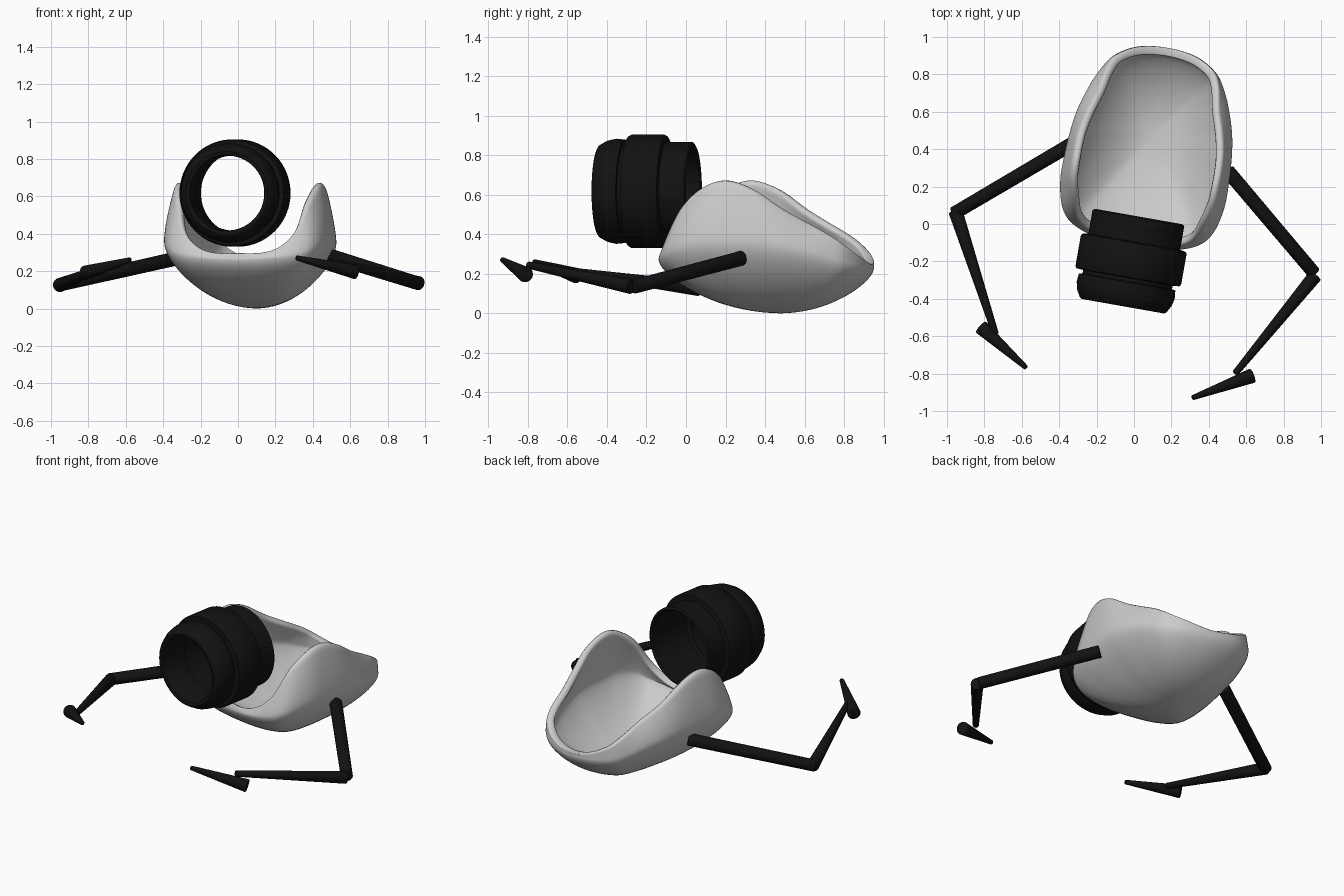
import bpy, bmesh, math
from mathutils import Vector, Matrix

if "Cube" in bpy.data.objects:
    bpy.data.objects.remove(bpy.data.objects["Cube"])

TURN = math.radians(-10)
black = bpy.data.materials.new("black")
black.diffuse_color = (0.006, 0.006, 0.006, 1)
black.use_nodes = True
black.node_tree.nodes["Principled BSDF"].inputs["Base Color"].default_value = black.diffuse_color


def finish(name, bm, mat=None, angle=35):
    me = bpy.data.meshes.new(name)
    bm.to_mesh(me)
    bm.free()
    ob = bpy.data.objects.new(name, me)
    bpy.context.collection.objects.link(ob)
    if mat:
        me.materials.append(mat)
    bpy.ops.object.select_all(action='DESELECT')
    ob.select_set(True)
    bpy.context.view_layer.objects.active = ob
    bpy.ops.object.shade_smooth_by_angle(angle=math.radians(angle))
    return ob


def closed_curve(half, steps=4):
    """Mirror half an outline and run a smooth closed spline through it."""
    pts = [Vector(p) for p in half]
    pts += [Vector((-p.x, p.y, p.z)) for p in reversed(pts[1:-1])]
    n, out = len(pts), []
    for i in range(n):
        a, b, c, d = (pts[(i + k) % n] for k in (-1, 0, 1, 2))
        for s in range(steps):
            t = s / steps
            out.append(0.5 * (2*b + (c - a)*t + (2*a - 5*b + 4*c - d)*t*t
                              + (3*b - a - 3*c + d)*t**3))
    return out


# Shell: saddle-shaped rim, widest belt and rounded bottom (front to back, right half)
rim = closed_curve([(0, -.53, .30), (.17, -.515, .31), (.29, -.47, .40), (.345, -.38, .56),
                    (.385, -.26, .655), (.395, -.14, .68), (.39, 0, .63), (.36, .13, .54),
                    (.32, .25, .47), (.30, .37, .40), (.26, .45, .34), (.15, .51, .28),
                    (0, .53, .25)])
belt = closed_curve([(0, -.54, .26), (.19, -.535, .27), (.335, -.49, .29), (.41, -.41, .33),
                     (.446, -.27, .36), (.448, -.14, .36), (.44, 0, .36), (.42, .13, .34),
                     (.38, .26, .31), (.34, .35, .28), (.28, .44, .25), (.16, .51, .235),
                     (0, .53, .22)])
pole = Vector((0, .06, 0))
bm = bmesh.new()
rows = []
for k in range(1, 11):
    s = math.sin(k / 10 * math.pi / 2)
    h = .5 * s*s + .5 * (1 - math.sqrt(max(0, 1 - s*s)))
    rows.append([bm.verts.new((*(pole.xy + (b.xy - pole.xy) * s), b.z * h)) for b in belt])
for k in range(1, 8):
    t = k / 7
    rows.append([bm.verts.new((*b.xy.lerp(r.xy, t**1.6), b.z + (r.z - b.z) * t))
                 for b, r in zip(belt, rim)])
bottom = bm.verts.new(pole)
n = len(belt)
for i in range(n):
    j = (i + 1) % n
    bm.faces.new((bottom, rows[0][j], rows[0][i]))
    for lo, hi in zip(rows, rows[1:]):
        bm.faces.new((lo[i], lo[j], hi[j], hi[i]))
shell = finish("shell", bm, angle=80)
shell.location = (.09, .42, 0)
shell.rotation_euler.z = TURN
solid = shell.modifiers.new("thickness", 'SOLIDIFY')
solid.thickness = .045
solid.offset = -1
shell.modifiers.new("round_rim", 'SUBSURF').levels = 1
shell.modifiers["round_rim"].render_levels = 1

# Stepped tube: (distance forward, radius) outer then inner, revolved
profile = [(0, .235), (.008, .249), (.137, .249), (.143, .281), (.153, .287), (.318, .287),
           (.33, .28), (.333, .243), (.352, .243), (.356, .262), (.40, .266), (.44, .257),
           (.48, .235), (.487, .222), (.482, .204), (.47, .20), (.30, .20), (.29, .225),
           (.01, .225)]
bm = bmesh.new()
SEG = 64
rings = [[bm.verts.new((r * math.cos(a * math.tau / SEG), -t, r * math.sin(a * math.tau / SEG)))
          for a in range(SEG)] for t, r in profile]
for q, ring in enumerate(rings):
    nxt = rings[(q + 1) % len(rings)]
    for i in range(SEG):
        j = (i + 1) % SEG
        bm.faces.new((ring[i], ring[j], nxt[j], nxt[i]))
bmesh.ops.recalc_face_normals(bm, faces=bm.faces)
tube = finish("tube", bm, black)
tube.location = (.025, .04, .618)
tube.rotation_euler.z = TURN


# Legs: tapered rods between joints
def rod(name, a, b, ra, rb):
    a, b = Vector(a), Vector(b)
    d = b - a
    bm = bmesh.new()
    place = Matrix.Translation((a + b) / 2) @ d.to_track_quat('Z', 'Y').to_matrix().to_4x4()
    bmesh.ops.create_cone(bm, cap_ends=True, segments=20, radius1=ra, radius2=rb,
                          depth=d.length, matrix=place)
    caps = [e for e in bm.edges if any(len(f.verts) > 4 for f in e.link_faces)]
    bmesh.ops.bevel(bm, geom=caps, offset=.006, segments=2, affect='EDGES', profile=.5)
    finish(name, bm, black)


legs = {
    "left": [(-.32, .435, .27), (-.965, .055, .125), (-.955, .07, .125), (-.74, -.59, .215),
             (-.82, -.55, .19), (-.575, -.77, .262)],
    "right": [(.50, .285, .28), (.965, -.265, .135), (.97, -.275, .135), (.54, -.80, .245),
              (.635, -.81, .195), (.31, -.93, .272)],
}
for side, p in legs.items():
    rod(side + "_upper_leg", p[0], p[1], .038, .036)
    rod(side + "_lower_leg", p[2], p[3], .038, .018)
    rod(side + "_foot", p[4], p[5], .04, .013)
